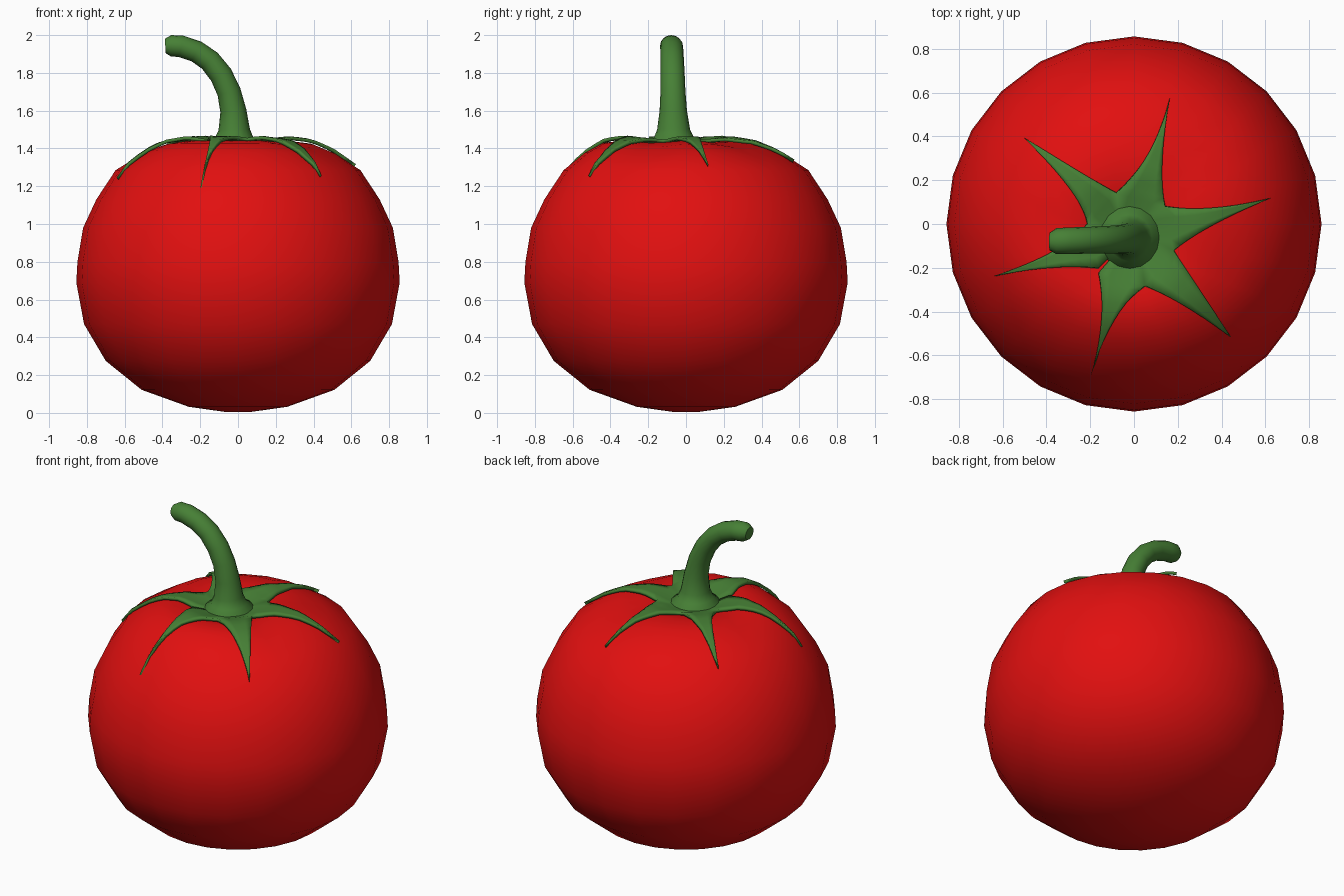
import bpy, bmesh, math
from mathutils import Vector
from mathutils.bvhtree import BVHTree

if "Cube" in bpy.data.objects:
    bpy.data.objects.remove(bpy.data.objects["Cube"])


def material(name, rgb):
    m = bpy.data.materials.new(name)
    m.diffuse_color = (*rgb, 1)
    m.use_nodes = True
    m.node_tree.nodes["Principled BSDF"].inputs["Base Color"].default_value = m.diffuse_color
    return m


RED = material("tomato red", (0.76, 0.005, 0.005))
GREEN = material("leaf green", (0.062, 0.215, 0.036))
CX, CY = -0.02, -0.06  # centre of stem and top dimple


def finish(name, bm, mat, angle):
    bmesh.ops.recalc_face_normals(bm, faces=bm.faces)
    me = bpy.data.meshes.new(name)
    bm.to_mesh(me)
    bm.free()
    me.materials.append(mat)
    ob = bpy.data.objects.new(name, me)
    bpy.context.collection.objects.link(ob)
    bpy.ops.object.select_all(action='DESELECT')
    ob.select_set(True)
    bpy.context.view_layer.objects.active = ob
    bpy.ops.object.shade_smooth_by_angle(angle=math.radians(angle))
    return ob


def skin(bm, rings):
    """Join successive rings of points with quads and cap both ends."""
    vs = [[bm.verts.new(p) for p in r] for r in rings]
    n = len(vs[0])
    for a, b in zip(vs, vs[1:]):
        for i in range(n):
            j = (i + 1) % n
            bm.faces.new((a[i], a[j], b[j], b[i]))
    bm.faces.new(vs[0])
    bm.faces.new(vs[-1])


# Tomato body: lathed profile with a dimple and shallow creases at the top
profile = [(0.06, 0.004), (0.26, 0.032), (0.51, 0.122), (0.70, 0.275),
           (0.815, 0.47), (0.856, 0.69), (0.85, 0.80), (0.82, 0.98),
           (0.75, 1.13), (0.648, 1.285), (0.52, 1.378), (0.41, 1.428),
           (0.29, 1.442), (0.19, 1.42), (0.10, 1.39), (0.03, 1.375)]
creases = [math.radians(a) for a in (52, -25, 178)]
rings = []
for r, z in profile:
    k = max(0.0, min(1.0, (0.62 - r) / 0.4)) if z > 1.2 else 0.0
    ring = []
    for i in range(24):
        a = math.tau * i / 24
        dip = sum(max(0, math.cos(a - c)) ** 12 for c in creases)
        d = 0.025 * dip * math.sin(math.pi * k)
        ring.append((r * math.cos(a) + CX * k, r * math.sin(a) + CY * k, z - d))
    rings.append(ring)
bm = bmesh.new()
skin(bm, rings)
bm.normal_update()
surface = BVHTree.FromBMesh(bm)
finish("tomato_body", bm, RED, 60)


def drape(x, y):
    hit = surface.ray_cast(Vector((x, y, 3)), Vector((0, 0, -1)))[0]
    return Vector((x, y, hit.z + 0.026))


def bezier(a, b, c, t):
    # quadratic curve that passes through b at its middle
    a, b, c = Vector(a), Vector(b), Vector(c)
    q = 2 * b - (a + c) / 2
    return a * (1 - t) ** 2 + q * 2 * t * (1 - t) + c * t * t


# Calyx: six pointed leaves draped over the body
# each leaf: root, mid edge, tip, other mid edge, other root
leaves = [((-.08, .14), (.07, .33), (.165, .58), (.13, .30), (.14, .08)),
          ((.14, .08), (.37, .075), (.63, .12), (.37, .00), (.18, -.12)),
          ((.18, -.12), (.30, -.30), (.445, -.52), (.24, -.38), (.05, -.28)),
          ((.05, -.28), (-.09, -.44), (-.20, -.70), (-.15, -.45), (-.16, -.22)),
          ((-.16, -.20), (-.38, -.20), (-.65, -.24), (-.38, -.13), (-.21, .0)),
          ((-.21, .0), (-.30, .17), (-.51, .40), (-.25, .24), (-.08, .14))]
bm = bmesh.new()
N, W = 10, 4
for root1, mid1, tip, mid2, root2 in leaves:
    centre = Vector((CX, CY))
    edges = [(centre.lerp(Vector(root1), s), centre.lerp(Vector(root2), s))
             for s in (0.05, 0.5)]
    for i in range(N + 1):
        t = 0.99 * i / N
        edges.append((bezier(root1, mid1, tip, t), bezier(root2, mid2, tip, t)))
    rows = [[bm.verts.new(drape(*l.lerp(r, j / W))) for j in range(W + 1)]
            for l, r in edges]
    for a, b in zip(rows, rows[1:]):
        for j in range(W):
            bm.faces.new((a[j], a[j + 1], b[j + 1], b[j]))
bmesh.ops.remove_doubles(bm, verts=bm.verts, dist=0.002)
bmesh.ops.recalc_face_normals(bm, faces=bm.faces)
if sum(f.normal.z for f in bm.faces) < 0:
    bmesh.ops.reverse_faces(bm, faces=bm.faces)
calyx = finish("calyx", bm, GREEN, 50)
sol = calyx.modifiers.new("thickness", 'SOLIDIFY')
sol.thickness = 0.018
sol.offset = -1

# Stem: flared tube bending towards -x (x, z, radius)
path = [(-.02, 1.40, .142), (-.02, 1.43, .135), (-.02, 1.455, .102),
        (-.02, 1.50, .083), (-.025, 1.60, .069), (-.048, 1.70, .063),
        (-.09, 1.79, .061), (-.15, 1.865, .059), (-.22, 1.913, .058),
        (-.30, 1.940, .058), (-.355, 1.944, .056), (-.385, 1.942, .038)]
rings = []
for i, (x, z, r) in enumerate(path):
    p, q = path[max(i - 1, 0)], path[min(i + 1, len(path) - 1)]
    d = Vector((q[0] - p[0], q[1] - p[1])).normalized()
    if i < 3:
        d = Vector((0, 1))
    y = CY - 0.02 * i / (len(path) - 1)
    ring = []
    for k in range(16):
        a = math.tau * k / 16
        u = r * math.cos(a)
        ring.append((x + d.y * u, y + r * 1.05 * math.sin(a), z - d.x * u))
    rings.append(ring)
bm = bmesh.new()
skin(bm, rings)
finish("stem", bm, GREEN, 50)
